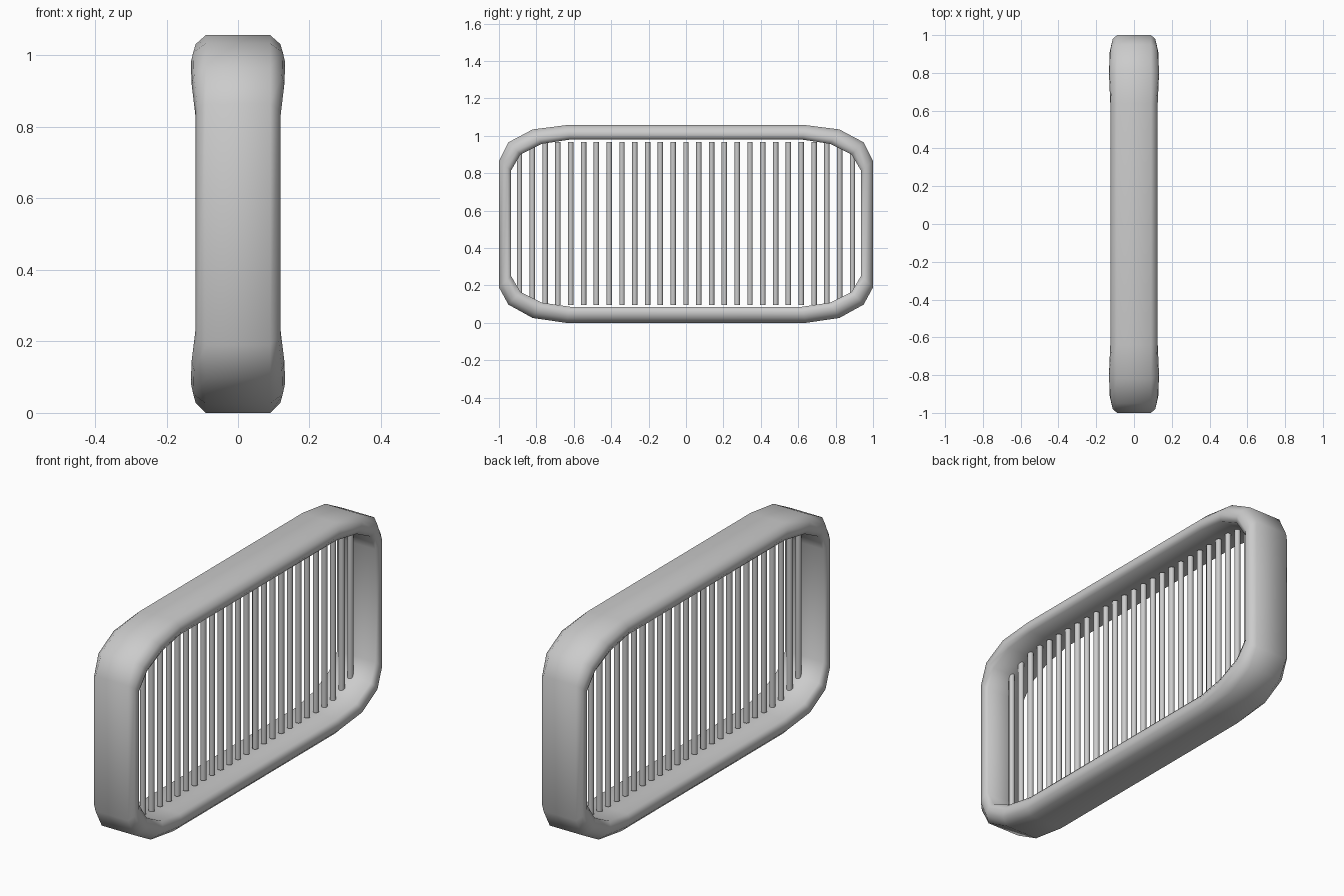
import bpy, bmesh, math

if "Cube" in bpy.data.objects:
    bpy.data.objects.remove(bpy.data.objects["Cube"])

# --- Rounded frame: one corner's stations (outer y, z / inner y, z / width scale)
MID = 0.528
top = [((0.64, 1.057), (0.62, 0.98), 1.05),
       ((0.82, 1.034), (0.77, 0.957), 1.11),
       ((0.95, 0.965), (0.885, 0.90), 1.09),
       ((1.0, 0.865), (0.935, 0.815), 1.0)]
bottom = [((1.0, 0.19), (0.935, 0.25), 1.0),
          ((0.95, 0.098), (0.885, 0.165), 1.09),
          ((0.82, 0.026), (0.77, 0.108), 1.11),
          ((0.64, 0.0), (0.62, 0.086), 1.05)]
right = top + bottom
left = [((-o[0], o[1]), (-i[0], i[1]), s) for o, i, s in reversed(right)]
stations = right + left

# half cross-section: (x, blend from outer to inner edge)
half = [(0.09, 0.0), (0.113, 0.33), (0.119, 0.7), (0.105, 1.0)]
section = half + [(-x, t) for x, t in reversed(half)]

bm = bmesh.new()
rings = []
for o, i, s in stations:
    ring = []
    for x, t in section:
        k = s if t > 0 else 1.0
        ring.append(bm.verts.new((x * k, o[0] + (i[0] - o[0]) * t,
                                  o[1] + (i[1] - o[1]) * t)))
    rings.append(ring)
n, m = len(rings), len(section)
for a in range(n):
    r0, r1 = rings[a], rings[(a + 1) % n]
    for b in range(m):
        c = (b + 1) % m
        bm.faces.new((r0[b], r0[c], r1[c], r1[b]))
bmesh.ops.recalc_face_normals(bm, faces=bm.faces)
me = bpy.data.meshes.new("grille_frame")
bm.to_mesh(me)
bm.free()
frame = bpy.data.objects.new("grille_frame", me)
bpy.context.collection.objects.link(frame)
for p in me.polygons:
    p.use_smooth = True

# --- Row of vertical round slats
COUNT, SPAN, Z0, Z1 = 27, 0.89, 0.095, 0.968
for k in range(COUNT):
    y = -SPAN + 2 * SPAN * k / (COUNT - 1)
    bpy.ops.mesh.primitive_cylinder_add(vertices=10, radius=0.0145, depth=Z1 - Z0,
                                        location=(0, y, (Z0 + Z1) / 2))
    slat = bpy.context.object
    slat.name = f"slat_{k + 1}"
    bpy.ops.object.shade_smooth_by_angle(angle=math.radians(40))
